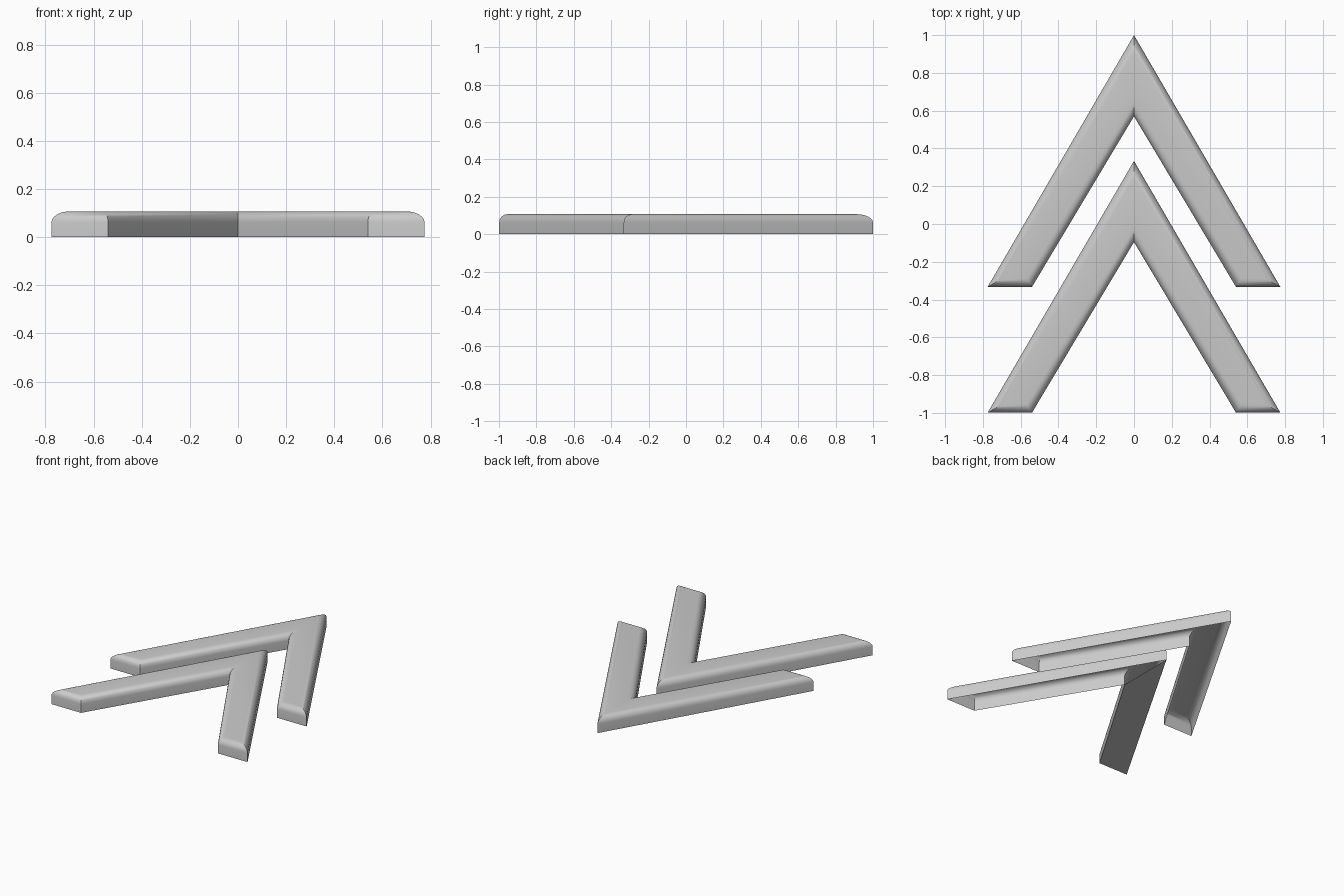
import bpy, bmesh, math

if "Cube" in bpy.data.objects:
    bpy.data.objects.remove(bpy.data.objects["Cube"], do_unlink=True)

HEIGHT, ROUND = 0.107, 0.045
APEX, INNER_APEX, FOOT = 1.0, 0.57, -0.333   # y levels of the rear chevron
OUTER_X, INNER_X = 0.775, 0.54

grey = bpy.data.materials.new("light grey")
grey.use_nodes = True
colour = (0.6, 0.6, 0.6, 1)
grey.diffuse_color = colour
grey.node_tree.nodes["Principled BSDF"].inputs["Base Color"].default_value = colour


def finish(bm, name, y):
    mesh = bpy.data.meshes.new(name)
    bm.to_mesh(mesh)
    bm.free()
    mesh.materials.append(grey)
    obj = bpy.data.objects.new(name, mesh)
    obj.location.y = y
    bpy.context.collection.objects.link(obj)
    return obj


def chevron(name, y):
    """Open-bottomed V shell with a rounded top rim."""
    half = [(OUTER_X, FOOT), (INNER_X, FOOT)]
    outline = ([(0, APEX)] + [(-x, v) for x, v in half]
               + [(0, INNER_APEX)] + half[::-1])
    bm = bmesh.new()
    base = bm.faces.new([bm.verts.new((x, v, 0)) for x, v in outline])
    top = bmesh.ops.extrude_face_region(bm, geom=[base])["geom"]
    for v in top:
        if isinstance(v, bmesh.types.BMVert):
            v.co.z = HEIGHT
    bm.normal_update()
    bmesh.ops.recalc_face_normals(bm, faces=bm.faces[:])
    rim = [e for e in bm.edges if all(v.co.z > HEIGHT / 2 for v in e.verts)]
    bmesh.ops.bevel(bm, geom=rim, offset=ROUND, segments=6, profile=0.5,
                    affect='EDGES', clamp_overlap=False)
    bm.normal_update()
    floor = [f for f in bm.faces if all(abs(v.co.z) < 1e-5 for v in f.verts)]
    bmesh.ops.delete(bm, geom=floor, context='FACES_ONLY')
    obj = finish(bm, name, y)
    bpy.ops.object.select_all(action='DESELECT')
    obj.select_set(True)
    bpy.context.view_layer.objects.active = obj
    bpy.ops.object.shade_smooth_by_angle(angle=math.radians(35))


chevron("rear_chevron", 0)
chevron("front_chevron", FOOT * 2)

# Flat underside closing one arm of the front chevron
bm = bmesh.new()
arm = [(0, APEX), (0, INNER_APEX), (-INNER_X, FOOT), (-OUTER_X, FOOT)]
plate = bm.faces.new([bm.verts.new((x, v, 0)) for x, v in arm])
plate.normal_update()
if plate.normal.z > 0:
    plate.normal_flip()
finish(bm, "front_chevron_underside", FOOT * 2)
